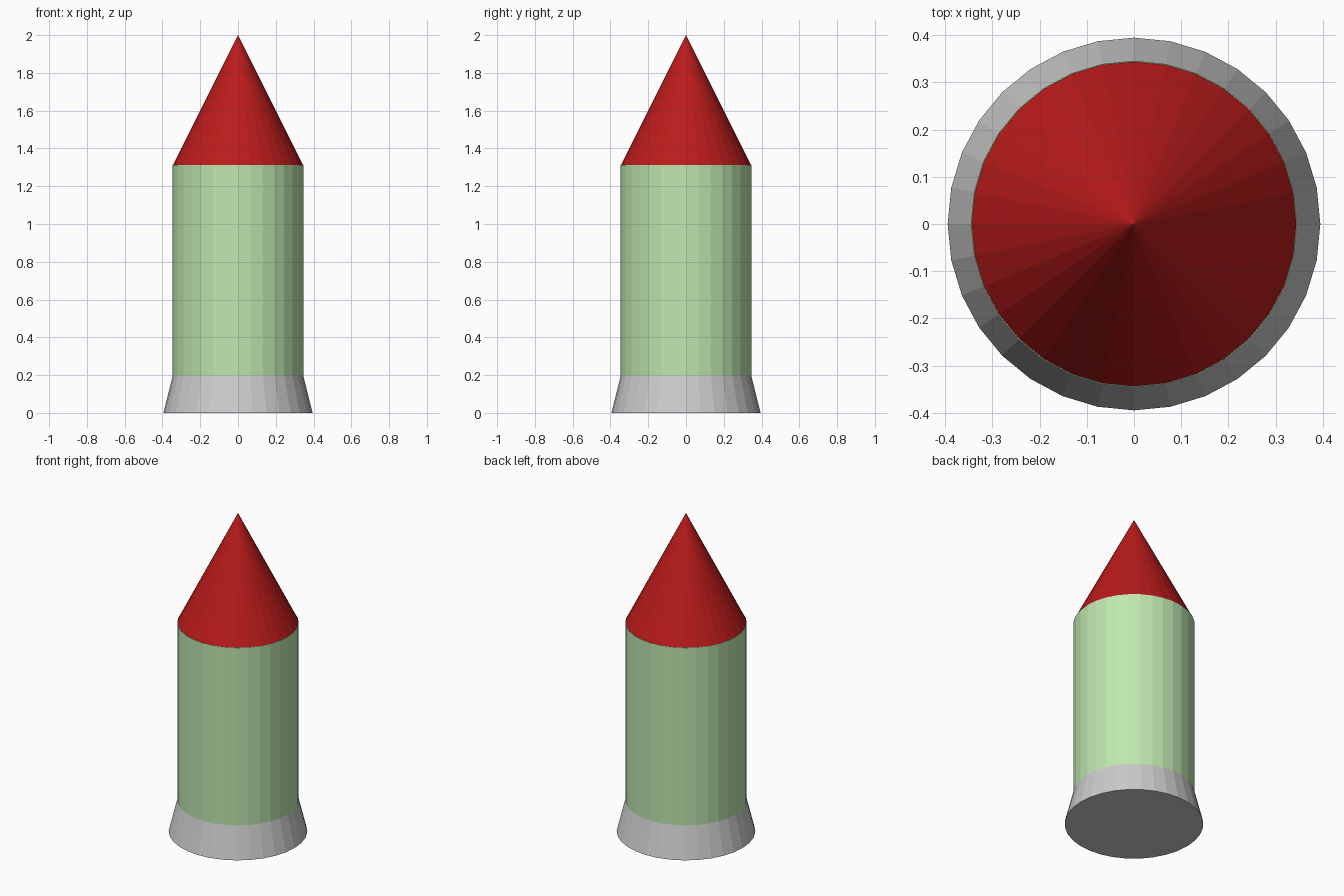
import bpy

if "Cube" in bpy.data.objects:
    bpy.data.objects.remove(bpy.data.objects["Cube"])

SIDES = 32


def material(name, rgb):
    mat = bpy.data.materials.new(name)
    mat.diffuse_color = (*rgb, 1.0)
    mat.use_nodes = True
    mat.node_tree.nodes["Principled BSDF"].inputs["Base Color"].default_value = mat.diffuse_color
    return mat


def tapered_part(name, r_bottom, r_top, z_bottom, z_top, mat=None):
    """Flat-faced round section between two heights, with a corner on each axis."""
    bpy.ops.mesh.primitive_cone_add(
        vertices=SIDES, radius1=r_bottom, radius2=r_top,
        depth=z_top - z_bottom, location=(0, 0, (z_bottom + z_top) / 2))
    obj = bpy.context.object
    obj.name = name
    if mat:
        obj.data.materials.append(mat)
    return obj


green = material("body_green", (0.52, 0.80, 0.43))
red = material("nose_red", (0.50, 0.011, 0.011))

# Flared grey base
tapered_part("flared_base", 0.395, 0.346, 0.0, 0.197)

# Straight green body
tapered_part("body", 0.346, 0.346, 0.197, 1.313, green)

# Pointed red nose
tapered_part("nose_cone", 0.344, 0.0, 1.313, 2.0, red)
